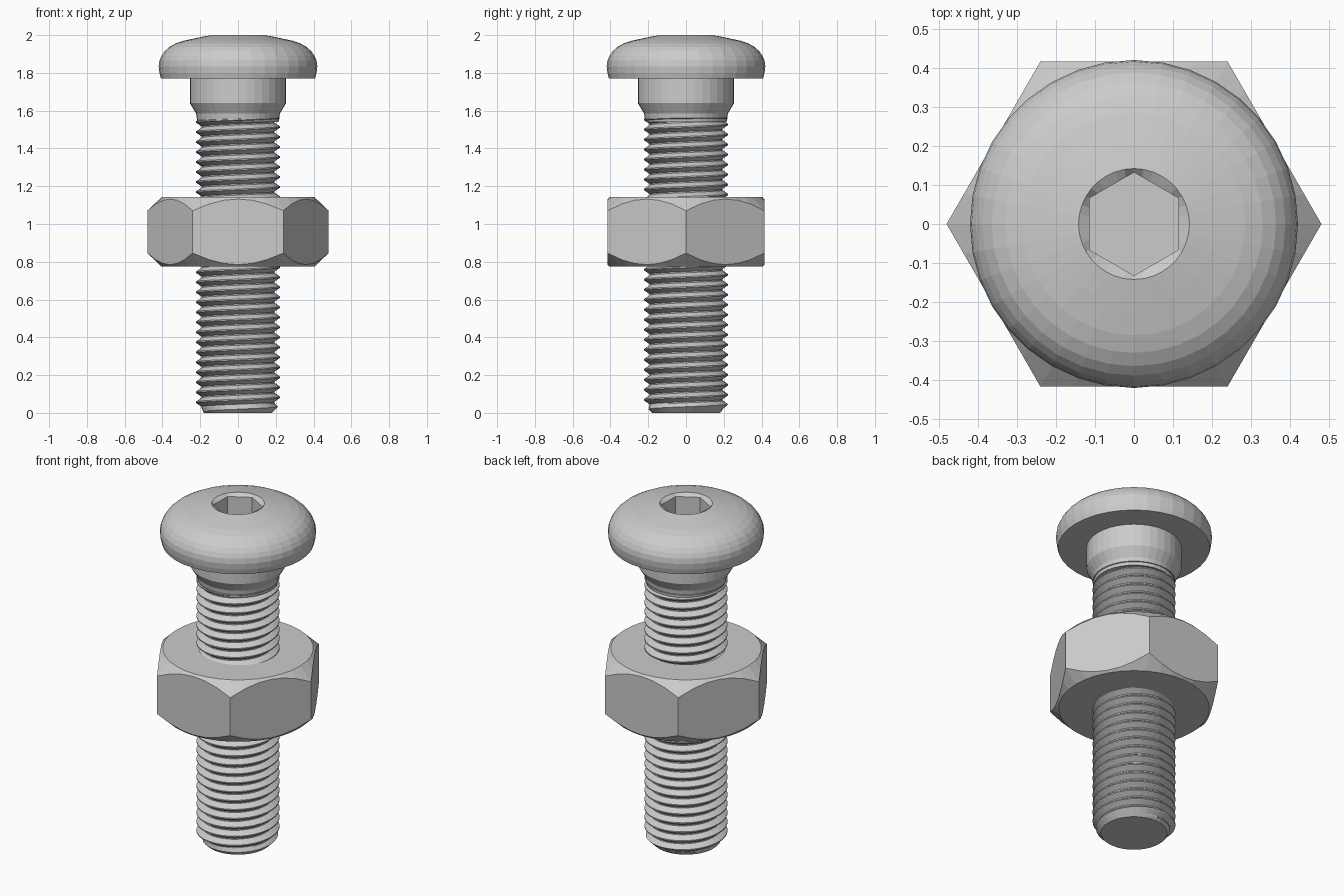
import bpy, bmesh
from math import sin, cos, pi

if "Cube" in bpy.data.objects:
    bpy.data.objects.remove(bpy.data.objects["Cube"])

SEG = 36


def finish(bm, name):
    bmesh.ops.remove_doubles(bm, verts=bm.verts, dist=1e-5)
    bmesh.ops.dissolve_degenerate(bm, edges=bm.edges, dist=1e-5)
    bmesh.ops.recalc_face_normals(bm, faces=bm.faces)
    mesh = bpy.data.meshes.new(name)
    bm.to_mesh(mesh)
    bm.free()
    obj = bpy.data.objects.new(name, mesh)
    bpy.context.collection.objects.link(obj)
    return obj


def hex_radius(a, corner_r, corner_angle):
    """Polar radius of a hexagon with one corner at corner_angle."""
    d = (a - corner_angle) % (pi / 3) - pi / 6
    return corner_r * cos(pi / 6) / cos(d)


def skin(name, rows, closed=False, caps=False):
    """Rings of (radius, z) as functions of angle, skinned together."""
    bm = bmesh.new()
    rings = []
    for row in rows:
        ring = []
        for i in range(SEG):
            a = 2 * pi * i / SEG
            r, z = row(a)
            ring.append(bm.verts.new((r * cos(a), r * sin(a), z)))
        rings.append(ring)
    for k in range(len(rings) - (0 if closed else 1)):
        p, q = rings[k], rings[(k + 1) % len(rings)]
        for i in range(SEG):
            j = (i + 1) % SEG
            bm.faces.new((p[i], p[j], q[j], q[i]))
    if caps:
        bm.faces.new(rings[0])
        bm.faces.new(rings[-1])
    return finish(bm, name)


def circle(r, z):
    return lambda a: (r, z)


# Button head with shoulder and hex socket
profile = [(0.215, 1.54), (0.222, 1.585), (0.255, 1.64), (0.255, 1.77), (0.408, 1.77),
           (0.416, 1.80), (0.42, 1.835), (0.416, 1.865), (0.405, 1.89),
           (0.388, 1.915), (0.364, 1.937), (0.33, 1.956), (0.285, 1.971),
           (0.21, 1.987), (0.142, 2.0)]
rows = [circle(r, z) for r, z in profile]
for z in (1.985, 1.83):
    rows.append(lambda a, z=z: (hex_radius(a, 0.132, pi / 2), z))
skin("bolt_head", rows, caps=True)

# Hex nut: chamfer cone meets the hexagon sides in arcs
BOT, TOP = 0.775, 1.142


def nut_side(base, sign):
    def row(a):
        r = hex_radius(a, 0.48, 0)
        return r, base - sign * (r - 0.405) * 0.95
    return row


skin("hex_nut", [circle(0.21, BOT), circle(0.405, BOT), nut_side(BOT, -1),
                 nut_side(TOP, 1), circle(0.405, TOP), circle(0.21, TOP)], closed=True)

# Threaded shank: helical V profile, clipped at both ends, chamfered tip
PITCH, MINOR, MAJOR, END = 0.053, 0.193, 0.223, 1.56
tooth = [(0.0, MINOR), (0.12, MINOR), (0.5, MAJOR), (0.62, MAJOR)]
bm = bmesh.new()
columns = []
for i in range(SEG + 1):
    a = 2 * pi * i / SEG
    col = []
    for turn in range(-2, int(END / PITCH) + 3):
        for f, r in tooth:
            z = min(max((turn + f + i / SEG) * PITCH, 0), END)
            r = min(r, 0.178 + z)
            col.append(bm.verts.new((r * cos(a), r * sin(a), z)))
    columns.append(col)
for p, q in zip(columns, columns[1:]):
    for k in range(len(p) - 1):
        bm.faces.new((p[k], q[k], q[k + 1], p[k + 1]))
bm.faces.new([c[0] for c in columns[:-1]])
finish(bm, "threaded_shank")
